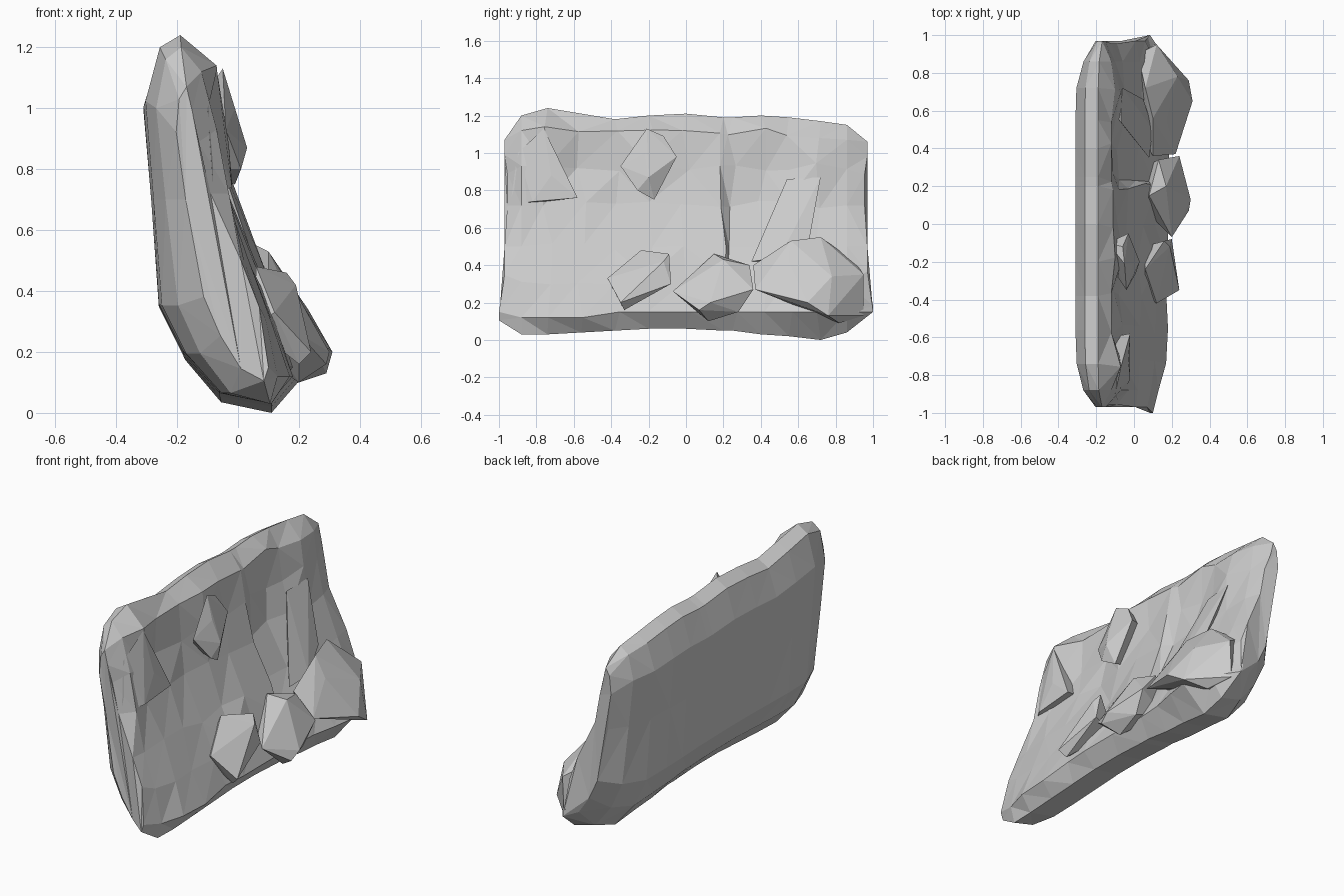
import bpy, bmesh, random

random.seed(4)


def finish(name, bm):
    bmesh.ops.triangulate(bm, faces=[f for f in bm.faces if len(f.verts) > 3])
    bmesh.ops.recalc_face_normals(bm, faces=bm.faces)
    mesh = bpy.data.meshes.new(name)
    bm.to_mesh(mesh)
    bm.free()
    ob = bpy.data.objects.new(name, mesh)
    bpy.context.collection.objects.link(ob)
    return ob


def rock(name, pts):
    """Angular boulder: convex hull of a few corner points."""
    bm = bmesh.new()
    for p in pts:
        bm.verts.new(p)
    res = bmesh.ops.convex_hull(bm, input=bm.verts)
    junk = {g for g in res["geom_interior"] + res["geom_unused"]
            if isinstance(g, bmesh.types.BMVert)}
    if junk:
        bmesh.ops.delete(bm, geom=list(junk), context='VERTS')
    return finish(name, bm)


# --- main slab: side profile (x, z) lofted along y ---
# top, six front rows, two underside rows, back rows
profile = [(-.19, 1.20), (-.12, 1.12), (-.11, .93), (-.07, .72), (.03, .50),
           (.11, .32), (.17, .15), (.11, .05), (-.06, .085), (-.18, .21),
           (-.26, .36), (-.285, .70), (-.31, 1.0), (-.26, 1.16)]
# station: y, top z, bottom z, end taper, x offsets of front rows 1-6
stations = [
    (-.97, 1.07, .11, .60, (-.03, -.02, -.02, -.02, -.04, -.07)),
    (-.88, 1.20, .03, .25, (.00, .04, .04, -.01, -.02, -.04)),
    (-.74, 1.24, .03, .04, (.05, .05, .03, .00, .00, .00)),
    (-.56, 1.21, .04, .00, (.00, -.01, .01, .00, .00, .01)),
    (-.38, 1.18, .05, .00, (.00, .00, -.01, .01, .01, .00)),
    (-.20, 1.20, .06, .00, (.02, .04, .02, -.01, .01, .01)),
    (.00, 1.21, .06, .00, (.01, .02, .03, .02, .00, .01)),
    (.20, 1.19, .05, .00, (.01, .03, .04, .03, .01, .01)),
    (.25, 1.19, .05, .00, (.00, .00, -.01, -.02, -.01, .01)),
    (.40, 1.20, .03, .00, (.00, -.01, -.02, -.01, .02, .02)),
    (.55, 1.19, .02, .00, (.00, .01, .02, .02, .03, .05)),
    (.72, 1.17, .00, .03, (.02, .04, .02, .01, .04, .07)),
    (.86, 1.15, .04, .25, (.00, .01, .01, .00, .00, .01)),
    (.97, 1.06, .15, .60, (-.03, -.01, -.02, -.02, -.05, -.10)),
]


def centre_x(z):
    return .07 - .30 * (z - .1) if z < .6 else -.08 - .16 * (z - .6)


bm = bmesh.new()
loops = []
for y, top, bottom, taper, offs in stations:
    loop = []
    end = abs(y) > .9
    for i, (x, z) in enumerate(profile):
        if z > .85:
            z += (top - 1.20) * min(1, (z - .85) / .25)
        if z < .5 and i != 6:
            z += (bottom - .05) * min(1, (.5 - z) / .4)
        yy = y
        if 1 <= i <= 6:
            x += offs[i - 1]
            if i == 6 and y < -.5:          # lower edge fades out to the left
                z -= .03
            if abs(y) < .8:
                yy += random.uniform(-.03, .03)
                if i < 6:
                    z += random.uniform(-.025, .025)
        else:
            x += taper * (centre_x(z) - x)
        if end:
            if i == 7:                      # blunt point of the bottom corner
                x = .085
                z = .105 if y < 0 else .15
            yy += (.03 if i in (6, 7) else -.015 if .5 < z < .9 else 0) * (1 if y > 0 else -1)
            if i == 6:
                z += .03
        loop.append(bm.verts.new((x, yy, z)))
    loops.append(loop)
n = len(profile)
for a, b in zip(loops, loops[1:]):
    for i in range(n):
        bm.faces.new((a[i], a[(i + 1) % n], b[(i + 1) % n], b[i]))
for rim in (loops[0], loops[-1]):
    bm.faces.new(rim)
finish("rock_slab", bm)

# --- boulders sticking out of the face ---
rock("large_lower_boulder", [
    (.10, .36, .40), (.22, .37, .27), (.10, .56, .53), (.06, .72, .55),
    (.17, .55, .42), (.31, .65, .20), (.29, .76, .13), (.23, .78, .34),
    (.12, .95, .35), (.11, .95, .13), (.17, .82, .09), (.02, .90, .42),
    (.05, .45, .30), (.05, .80, .12)])
rock("middle_lower_boulder", [
    (.08, .15, .46), (.13, .34, .40), (.17, .20, .43), (.24, .36, .27),
    (.30, .13, .20), (.29, .07, .16), (.20, -.07, .26), (.20, .12, .10),
    (.22, .28, .15), (.05, .08, .32), (.05, .30, .20)])
rock("left_lower_boulder", [
    (.06, -.24, .48), (.16, -.09, .46), (.19, -.12, .42), (.20, -.08, .30),
    (.12, -.42, .33), (.24, -.35, .20), (.20, -.33, .16), (.21, -.20, .25),
    (.05, -.38, .28), (.05, -.12, .28)])
rock("upper_boulder", [
    (-.05, -.21, 1.13), (-.06, -.12, 1.09), (-.03, -.05, .98), (.03, -.20, .87),
    (.01, -.26, .80), (-.01, -.17, .75), (-.04, -.35, .93), (-.01, -.22, 1.00),
    (-.14, -.20, .80), (-.14, -.10, 1.0)])
# --- angular ledges on the face ---
rock("upper_left_ledge", [
    (-.07, -.76, 1.13), (-.02, -.82, .74), (-.02, -.58, .76), (-.08, -.94, .72),
    (-.10, -.90, 1.0), (-.12, -.60, .78), (-.03, -.72, .88)])
rock("right_slanted_ridge", [
    (.08, .35, .42), (.10, .50, .44), (-.07, .54, .86), (-.06, .72, .87),
    (-.02, .60, .74), (.05, .66, .54), (-.12, .60, .80), (.02, .45, .42)])
